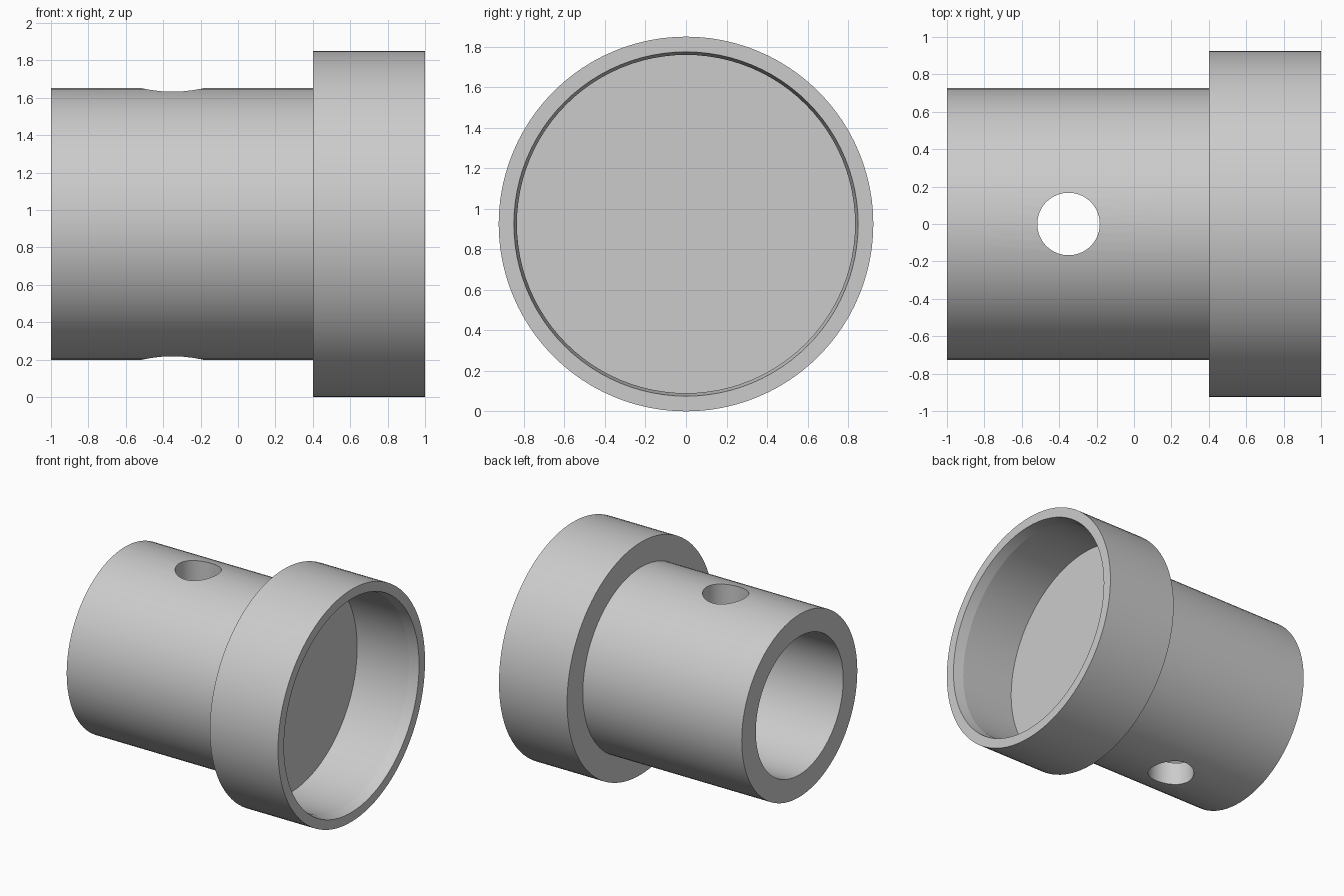
import bpy, bmesh, math
from mathutils import Vector

cube = bpy.data.objects.get("Cube")
if cube:
    bpy.data.objects.remove(cube, do_unlink=True)

AXIS_Z = 0.925      # height of the horizontal axis
SEGMENTS = 96

grey = bpy.data.materials.new("plain grey")
grey.use_nodes = True
grey.diffuse_color = (0.6, 0.6, 0.6, 1)
grey.node_tree.nodes["Principled BSDF"].inputs["Base Color"].default_value = (0.6, 0.6, 0.6, 1)


def lathe(name, profile):
    """Spin an (x, radius) profile around the horizontal axis."""
    bm = bmesh.new()
    verts = [bm.verts.new((x, 0, r)) for x, r in profile]
    edges = [bm.edges.new(pair) for pair in zip(verts, verts[1:])]
    bmesh.ops.spin(bm, geom=verts + edges, cent=(0, 0, 0), axis=(1, 0, 0),
                   angle=math.tau, steps=SEGMENTS, use_duplicate=False)
    bmesh.ops.remove_doubles(bm, verts=bm.verts, dist=1e-4)
    bmesh.ops.recalc_face_normals(bm, faces=bm.faces)
    mesh = bpy.data.meshes.new(name)
    bm.to_mesh(mesh)
    bm.free()
    obj = bpy.data.objects.new(name, mesh)
    bpy.context.collection.objects.link(obj)
    obj.location.z = AXIS_Z
    mesh.materials.append(grey)
    return obj


# Stepped sleeve: blind bore, narrow tube, wide collar, tapered mouth, closed cup floor
sleeve = lathe("stepped_sleeve", [
    (0.4, 0), (0.4, 0.55), (-1, 0.55), (-1, 0.727),
    (0.4, 0.727), (0.4, 0.925), (1, 0.925),
    (1, 0.85), (0.92, 0.835), (0.465, 0.835), (0.465, 0)])

# Cross hole drilled through both tube walls
bpy.ops.mesh.primitive_cylinder_add(vertices=64, radius=0.167, depth=3,
                                    location=Vector((-0.35, 0, AXIS_Z)))
drill = bpy.context.object
drill.name = "cross_hole_cutter"
drill.hide_render = True
drill.data.materials.append(grey)

cut = sleeve.modifiers.new("cross_hole", "BOOLEAN")
cut.operation = "DIFFERENCE"
cut.solver = "EXACT"
cut.object = drill

bpy.ops.object.select_all(action="DESELECT")
sleeve.select_set(True)
bpy.context.view_layer.objects.active = sleeve
bpy.ops.object.modifier_apply(modifier=cut.name)
bpy.data.objects.remove(drill, do_unlink=True)
bpy.ops.object.shade_smooth_by_angle(angle=math.radians(8))
